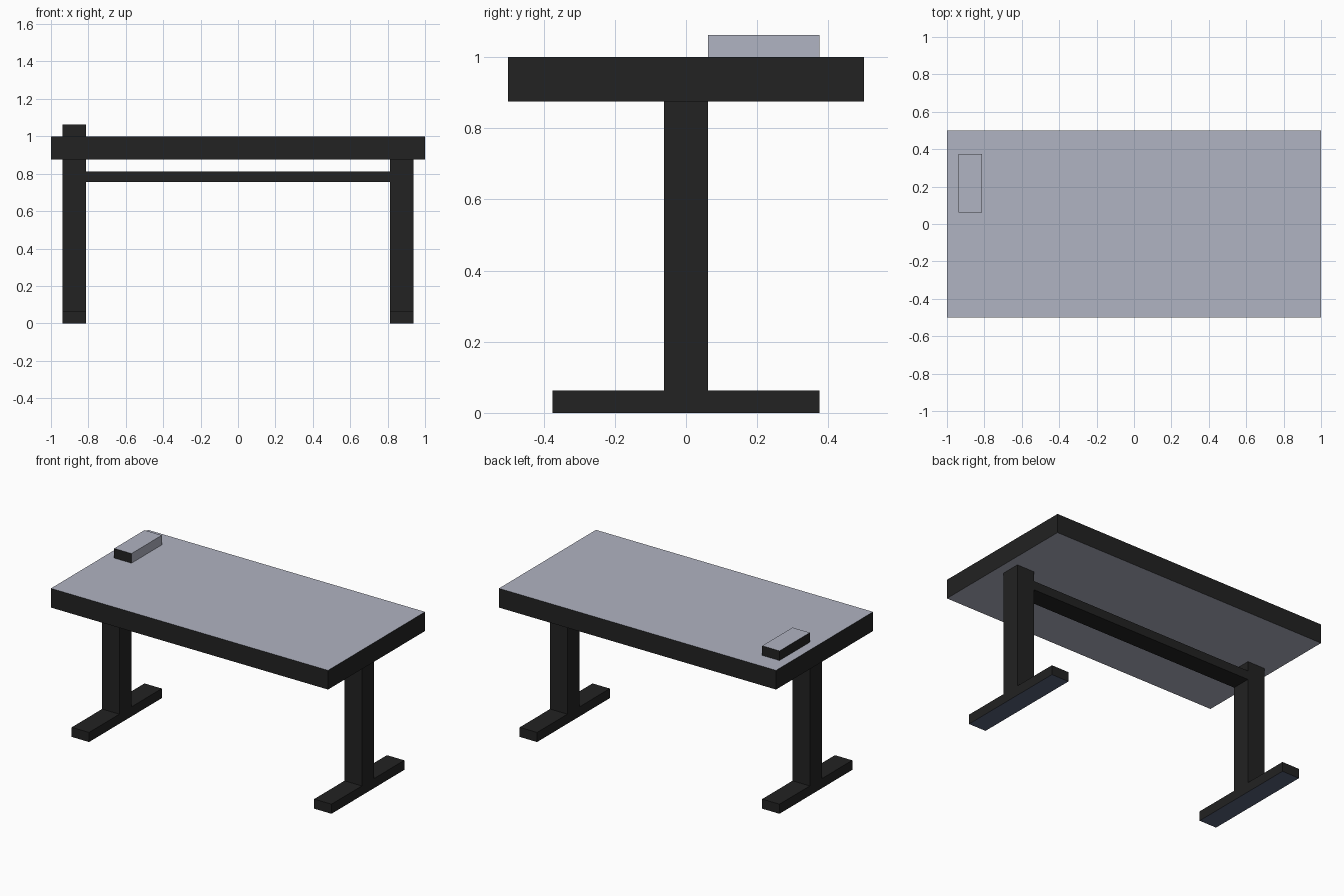
import bpy
import bmesh
from mathutils import Vector

cube = bpy.data.objects.get("Cube")
if cube:
    bpy.data.objects.remove(cube, do_unlink=True)


def material(name, rgb):
    m = bpy.data.materials.new(name)
    m.use_nodes = True
    m.diffuse_color = (*rgb, 1)
    m.node_tree.nodes["Principled BSDF"].inputs["Base Color"].default_value = (*rgb, 1)
    return m


BLACK = material("matte black", (0.016, 0.016, 0.016))
GREY = material("pale blue grey", (0.434, 0.451, 0.539))
SLATE = material("slate blue", (0.10, 0.122, 0.198))
GREEN = material("dark green", (0.02, 0.05, 0.02))

UP, DOWN, LEFT = Vector((0, 0, 1)), Vector((0, 0, -1)), Vector((1, 0, 0))


def box(name, low, high, accents=()):
    """Black box between two corners; accents are (direction, material) pairs."""
    low, high = Vector(low), Vector(high)
    bm = bmesh.new()
    bmesh.ops.create_cube(bm, size=1)
    bmesh.ops.scale(bm, vec=high - low, verts=bm.verts)
    bmesh.ops.translate(bm, vec=(low + high) / 2, verts=bm.verts)
    bm.normal_update()
    mesh = bpy.data.meshes.new(name)
    mesh.materials.append(BLACK)
    for direction, mat in accents:
        if mat.name not in mesh.materials:
            mesh.materials.append(mat)
        for f in bm.faces:
            if f.normal.dot(direction) > 0.9:
                f.material_index = mesh.materials.find(mat.name)
    bm.to_mesh(mesh)
    bm.free()
    obj = bpy.data.objects.new(name, mesh)
    bpy.context.collection.objects.link(obj)
    return obj


# Tabletop with pale upper and lower faces
box("tabletop", (-1, -0.5, 0.875), (1, 0.5, 1), [(UP, GREY), (DOWN, GREY)])

# Small block lying on the tabletop
box("desk_block", (-0.9375, 0.0625, 1), (-0.8125, 0.375, 1.0625),
    [(UP, GREY), (LEFT, GREY)])

# A post on a long foot at each end
for side, x in (("left", 0.875), ("right", -0.875)):
    box(side + "_post", (x - 0.0625, -0.0625, 0.0625), (x + 0.0625, 0.0625, 0.875))
    box(side + "_foot", (x - 0.0625, -0.375, 0), (x + 0.0625, 0.375, 0.0625),
        [(DOWN, SLATE)])

# Beam joining the posts
box("cross_beam", (-0.8125, -0.0625, 0.755), (0.8125, 0.0625, 0.8125), [(UP, GREEN)])
